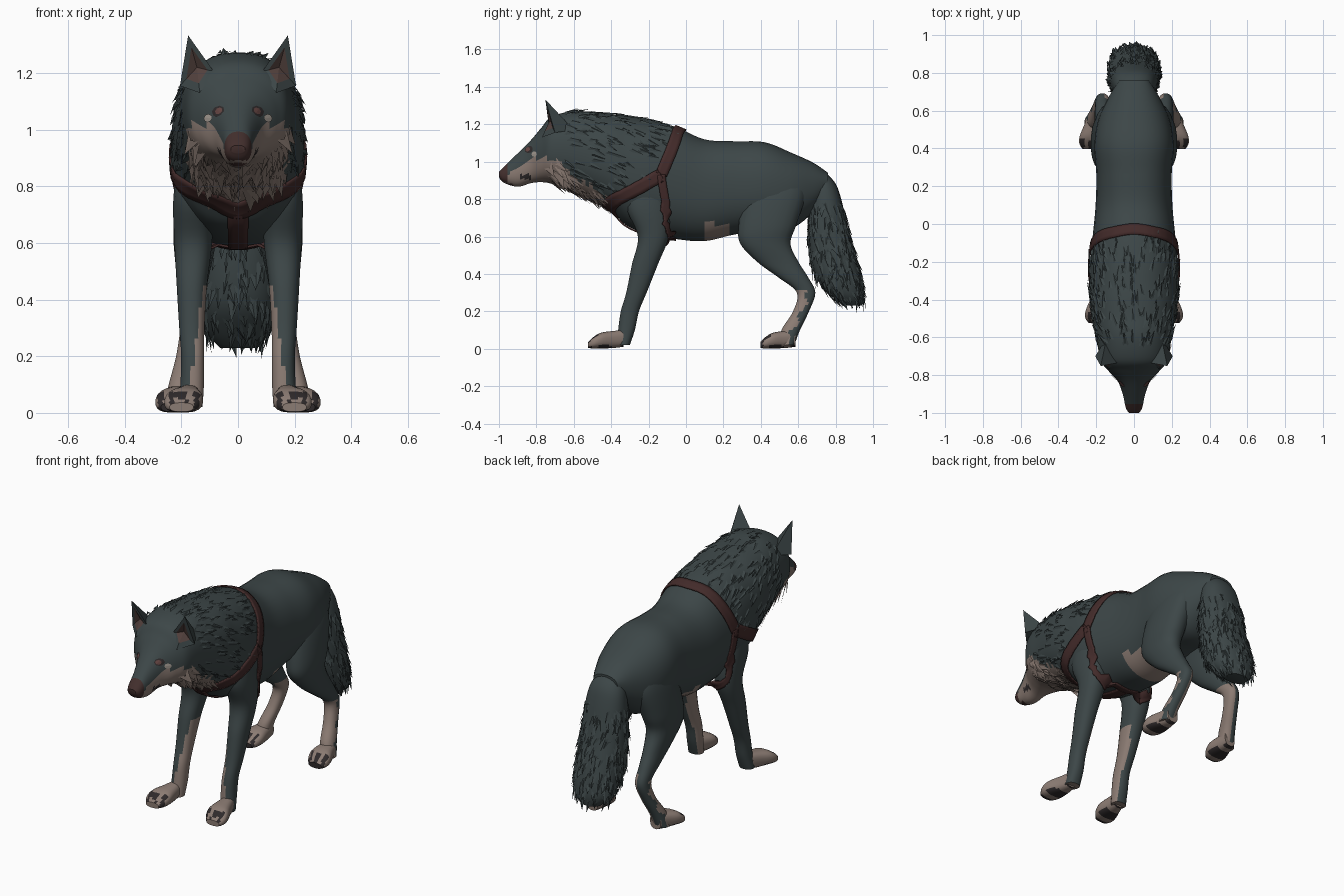
import bpy, bmesh, math, random
from mathutils import Vector
from mathutils.bvhtree import BVHTree

if "Cube" in bpy.data.objects:
    bpy.data.objects.remove(bpy.data.objects["Cube"])

random.seed(4)

def material(name, rgb):
    m = bpy.data.materials.new(name)
    m.diffuse_color = (*rgb, 1)
    m.use_nodes = True
    m.node_tree.nodes["Principled BSDF"].inputs["Base Color"].default_value = m.diffuse_color
    return m

MATS = [material("dark fur", (0.046, 0.062, 0.064)),
        material("tan fur", (0.26, 0.2, 0.172)),
        material("strap red", (0.056, 0.024, 0.023)),
        material("nose brown", (0.055, 0.028, 0.026)),
        material("claw dark", (0.028, 0.023, 0.024)),
        material("ear inside", (0.085, 0.052, 0.046)),
        material("eye pale", (0.36, 0.32, 0.28)),
        material("eye red", (0.13, 0.06, 0.055))]
FUR, TAN, STRAP, NOSE, CLAW, EAR, PALE, RED = range(8)

def make(name, verts, faces, rule=None, smooth=None, outward=True):
    me = bpy.data.meshes.new(name)
    me.from_pydata([tuple(v) for v in verts], [], faces)
    if outward:
        bm = bmesh.new()
        bm.from_mesh(me)
        bmesh.ops.recalc_face_normals(bm, faces=bm.faces)
        bm.to_mesh(me)
        bm.free()
    for m in MATS:
        me.materials.append(m)
    for i, p in enumerate(me.polygons):
        p.material_index = rule(i, p.center, p.normal) if rule else 0
    ob = bpy.data.objects.new(name, me)
    bpy.context.collection.objects.link(ob)
    if smooth:
        bpy.ops.object.select_all(action='DESELECT')
        ob.select_set(True)
        bpy.context.view_layer.objects.active = ob
        bpy.ops.object.shade_smooth_by_angle(angle=math.radians(smooth))
    return ob

def resample(rows, n):
    out = []
    for i in range(len(rows) - 1):
        p = [rows[max(0, min(len(rows) - 1, i + k))] for k in (-1, 0, 1, 2)]
        for s in range(n):
            t = s / n
            out.append([0.5 * (2 * b + (c - a) * t + (2 * a - 5 * b + 4 * c - d) * t * t
                               + (3 * b - a - 3 * c + d) * t ** 3) for a, b, c, d in zip(*p)])
    return out + [list(rows[-1])]

def loft(name, rows, axis, rule=None, seg=16, n=4, side=1, e=2.3, smooth=40):
    """rows: (position on axis, centre a, centre b, radius a, radius b)"""
    rows = resample(rows, n)
    verts, faces = [], []
    for t, a, b, ra, rb in rows:
        for k in range(seg):
            w = 2 * math.pi * (k + 0.5) / seg
            c, s = math.cos(w), math.sin(w)
            u = a + ra * math.copysign(abs(c) ** (2 / e), c)
            v = b + rb * math.copysign(abs(s) ** (2 / e), s)
            verts.append((side * u, t, v) if axis == 'y' else (side * u, v, t))
    for r in range(len(rows) - 1):
        for k in range(seg):
            q = r * seg
            faces.append((q + k, q + (k + 1) % seg, q + seg + (k + 1) % seg, q + seg + k))
    faces += [tuple(range(seg)), tuple(range(len(verts) - seg, len(verts)))]
    return make(name, verts, faces, rule, smooth)

def lerp(table, x):
    for (x0, v0), (x1, v1) in zip(table, table[1:]):
        if x <= x1:
            return v0 + (v1 - v0) * max(0, (x - x0) / (x1 - x0))
    return table[-1][1]

# Body and head: y, bottom, top, half width
BODY = [(-1.0, .918, .945, .025), (-.975, .888, .972, .043), (-.90, .866, 1.045, .06),
        (-.83, .885, 1.115, .088), (-.775, .89, 1.18, .138), (-.72, .882, 1.24, .178),
        (-.60, .84, 1.272, .20), (-.48, .785, 1.262, .222), (-.39, .73, 1.255, .232),
        (-.32, .66, 1.245, .234), (-.20, .61, 1.225, .234), (-.05, .585, 1.185, .218),
        (.1, .575, 1.12, .204), (.26, .61, 1.11, .2), (.42, .63, 1.105, .21),
        (.56, .64, 1.05, .187), (.68, .73, .995, .13), (.76, .84, .94, .08)]
MASK = [(-1, .91), (-.9, .965), (-.82, 1.02), (-.72, 1.02), (-.62, .94), (-.42, .81)]

def mask(c):
    return lerp(MASK, c.y) + .012 * math.sin(c.y * 90) * math.sin(c.z * 70 + 1)

def body_rule(i, c, n):
    if c.y < -.958 and c.z > .892 or c.y < -.925 and c.z < .882:
        return NOSE
    if -.89 < c.y < -.83 and .905 < c.z < .93:
        return CLAW
    if c.y < -.40 and c.z < mask(c):
        return TAN
    if .1 < c.y < .22 and c.z < .67:
        return TAN
    return FUR

body = loft("body_and_head", [(y, 0, (b + t) / 2, w, (t - b) / 2) for y, b, t, w in BODY],
            'y', body_rule, seg=36, n=6)

# Legs and paws, mirrored
FRONT = [(.93, .13, -.21, .075, .09), (.76, .157, -.205, .072, .115), (.6, .158, -.175, .067, .083),
         (.45, .163, -.22, .054, .07), (.3, .163, -.265, .045, .055), (.2, .16, -.30, .041, .049),
         (.1, .162, -.318, .042, .045), (.02, .168, -.335, .043, .035)]
HIND = [(.93, .095, .5, .07, .12), (.82, .12, .475, .085, .165), (.66, .148, .435, .08, .155),
        (.56, .155, .425, .07, .135), (.46, .16, .495, .053, .11), (.38, .165, .575, .044, .08),
        (.3, .167, .642, .038, .05), (.2, .182, .615, .037, .043), (.1, .205, .56, .04, .05),
        (.02, .218, .54, .044, .04)]
legs = []
for side, tag in ((1, "left"), (-1, "right")):
    def front_rule(i, c, n):
        return TAN if c.z < .45 and n.x * side < .35 - (c.z - .06) * 3.2 and n.y < .75 else FUR

    def hind_rule(i, c, n):
        wave = .15 * math.sin(c.z * 60)
        return TAN if c.z < .36 and (n.x * side < -.25 or (n.y < .1 + wave and c.z < .31)) else FUR

    def paw_rule(i, c, n):
        if n.z < -.6:
            return CLAW if math.sin(c.y * 55) > -.5 else TAN
        toe = abs(math.sin(c.x * 75)) > .72
        return CLAW if n.y < -.12 and toe and c.z < .075 else TAN

    legs.append(loft("front_leg_" + tag, FRONT, 'z', front_rule, 20, 6, side))
    legs.append(loft("hind_leg_" + tag, HIND, 'z', hind_rule, 20, 6, side))
    for name, y0, x0, dx in (("front_paw_", -.335, .172, .025), ("hind_paw_", .585, .208, .02)):
        rows = [(0, 0, .055, .035, .045), (-.06, .3, .049, .05, .046), (-.12, .7, .044, .066, .042),
                (-.16, 1, .032, .062, .031), (-.188, 1.1, .02, .042, .016)]
        loft(name + tag, [(y0 + y, x0 + dx * k, z, w, h) for y, k, z, w, h in rows],
             'y', paw_rule, 20, 4, side, 2.6)

    # Ears with a recessed inner panel
    pts = [(.085, -.735, 1.205), (.205, -.70, 1.155), (.145, -.60, 1.17), (.135, -.77, 1.13),
           (.176, -.752, 1.333)]
    mid = Vector((.145, -.715, 1.22))
    rim = [Vector(p).lerp(mid, .38) + Vector((0, -.006, 0)) for p in (pts[0], pts[3], pts[1], pts[4])]
    v = [Vector(p) for p in pts] + rim + [mid]
    for p in v:
        p.x *= side
    f = [(0, 4, 2), (4, 1, 2), (0, 3, 6, 5), (3, 1, 7, 6), (1, 4, 8, 7), (4, 0, 5, 8),
         (5, 6, 9), (6, 7, 9), (7, 8, 9), (8, 5, 9), (0, 2, 1, 3)]
    make("ear_" + tag, v, f, lambda i, c, n: EAR if 6 <= i <= 9 else FUR)

# Tail
tail = loft("tail", [(.955, 0, .69, .04, .04), (.89, 0, .725, .09, .07), (.8, 0, .745, .115, .085),
                     (.6, 0, .765, .132, .111), (.4, 0, .81, .136, .124), (.29, 0, .86, .115, .09),
                     (.23, 0, .89, .065, .05)], 'z', None, 18, 4)

# Surface used for laying plates and straps on the animal
sv, sf = [], []
for ob in [body] + legs:
    k = len(sv)
    sv += [v.co.copy() for v in ob.data.vertices]
    sf += [tuple(k + i for i in p.vertices) for p in ob.data.polygons]
SKIN = BVHTree.FromPolygons(sv, sf)

def on_skin(p, lift):
    q, n, _, _ = SKIN.find_nearest(p)
    return q + n * lift, n

def strap(name, path, half):
    pts = [Vector(p) for p in resample(path, 8)]
    verts, faces = [], []
    for i, p in enumerate(pts):
        d = (pts[min(i + 1, len(pts) - 1)] - pts[max(i - 1, 0)]).normalized()
        c, n = on_skin(p, .012)
        w = d.cross(n).normalized() * half
        verts += [on_skin(c + w * k + n * .02, .006)[0] for k in (-1, -.4, .4, 1)]
    for i in range(len(pts) - 1):
        for k in range(3):
            faces.append((4 * i + k, 4 * i + k + 1, 4 * i + k + 5, 4 * i + k + 4))
    ob = make(name, verts, faces, lambda i, c, n: STRAP, 40)
    mod = ob.modifiers.new("thickness", 'SOLIDIFY')
    mod.thickness, mod.offset = .008, 0

def both(path):
    return [(-x, y, z) for x, y, z in reversed(path) if x] + path

# Harness: shoulder and chest loop, girth loop, breast strap
strap("harness_shoulder_strap", both([(0, -.015, 1.21), (.12, -.035, 1.18), (.21, -.07, 1.08),
                                      (.26, -.13, .93)]), .032)
strap("harness_chest_strap", both([(0, -.40, .70), (.1, -.42, .745), (.2, -.38, .79),
                                   (.26, -.25, .86), (.26, -.13, .93)]), .037)
strap("harness_girth_strap", both([(0, -.08, .55), (.12, -.08, .57), (.23, -.085, .66),
                                   (.26, -.11, .8), (.26, -.13, .93)]), .022)
strap("harness_breast_strap", [(0, -.40, .71), (0, -.34, .64), (0, -.22, .58), (0, -.09, .55)], .04)

# Eyes laid on the face: dark rim, reddish eye, pale outer corner
for side, tag in ((1, "left"), (-1, "right")):
    for name, at, r, lift, col in (("eye_rim_", (.07, -.84, 1.065), .03, .003, CLAW),
                                   ("eye_", (.066, -.845, 1.065), .018, .006, RED),
                                   ("eye_corner_", (.1, -.805, 1.04), .021, .004, PALE)):
        c, n = on_skin(Vector((side * at[0], at[1], at[2])), 0)
        u = n.cross(Vector((0, 0, 1))).normalized()
        w = u.cross(n).normalized()
        ring = [on_skin(c + u * r * math.cos(a) + w * r * .7 * math.sin(a), lift)[0]
                for a in [math.pi * k / 4 for k in range(8)]]
        ring.append(on_skin(c, lift + .001)[0])
        make(name + tag, ring, [(k, (k + 1) % 8, 8) if u.cross(w).dot(n) > 0 else
                                ((k + 1) % 8, k, 8) for k in range(8)],
             lambda i, p, q: col, outward=False)

# Fur tufts scattered over a surface, lying along a flow direction
def tufts(name, ob, count, keep, flow, size, lift, rule=None):
    polys = [p for p in ob.data.polygons if keep(p.center)]
    verts, faces = [], []
    for p in random.choices(polys, [p.area for p in polys], k=count):
        n = p.normal
        d = Vector(flow) + Vector([random.uniform(-.25, .25) for _ in range(3)])
        d = (d - n * d.dot(n)).normalized()
        s = d.cross(n) * size * random.uniform(.18, .32)
        length = size * random.uniform(.7, 1.25)
        jit = ob.data.vertices[random.choice(p.vertices)].co
        o = p.center.lerp(jit, random.random() * .8) - n * .004
        k = len(verts)
        verts += [o - s, o + n * .01 + d * length * .25, o + s,
                  o + d * length + n * lift * random.uniform(.3, 1.2)]
        faces += [(k, k + 3, k + 1), (k + 1, k + 3, k + 2)]
    make(name, verts, faces, rule, outward=False)

def in_mane(c):
    edge = -.10 - (1.18 - c.z) * .45 if c.z > .93 else -.22 - (.93 - c.z) * 1.6
    return -.66 < c.y < edge and c.z > mask(c) - .01

tufts("mane_tufts", body, 260, in_mane, (0, .85, -.45), .08, .014, body_rule)
tufts("throat_tufts", body, 110, lambda c: -.74 < c.y < -.45 and c.z < mask(c),
      (0, .5, -.6), .11, .03, lambda i, c, n: TAN)
tufts("tail_tufts", tail, 340, lambda c: .27 < c.z < .8, (0, .22, -.95), .08, .018)
